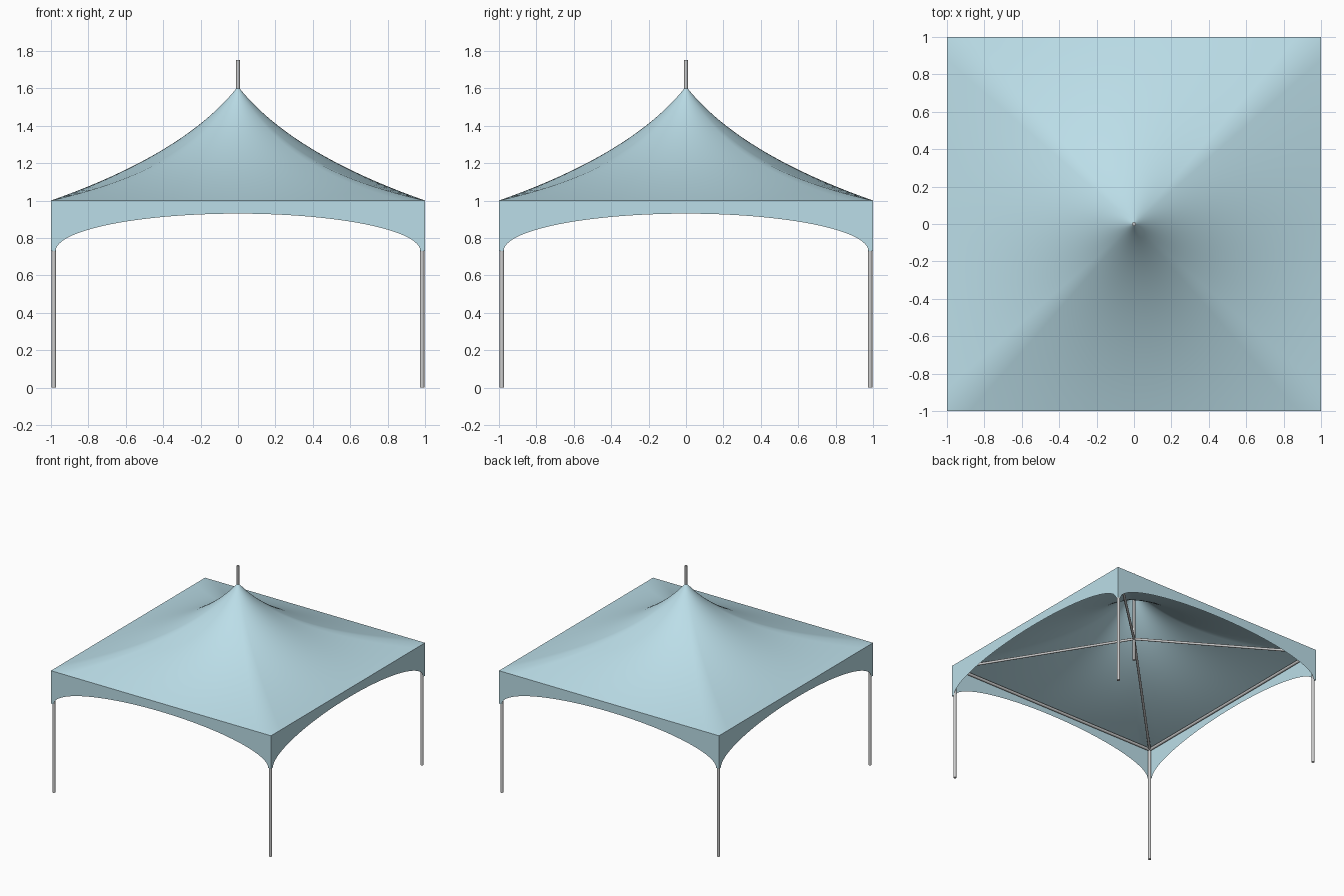
import bpy, bmesh, math
from mathutils import Vector

if "Cube" in bpy.data.objects:
    bpy.data.objects.remove(bpy.data.objects["Cube"])

fabric = bpy.data.materials.new("pale_blue_fabric")
fabric.diffuse_color = (0.50, 0.73, 0.81, 1)
fabric.use_nodes = True
fabric.node_tree.nodes["Principled BSDF"].inputs["Base Color"].default_value = fabric.diffuse_color


def make_object(name, bm, mat=None, angle=30):
    mesh = bpy.data.meshes.new(name)
    bm.to_mesh(mesh)
    bm.free()
    ob = bpy.data.objects.new(name, mesh)
    bpy.context.collection.objects.link(ob)
    if mat:
        mesh.materials.append(mat)
    bpy.ops.object.select_all(action='DESELECT')
    ob.select_set(True)
    bpy.context.view_layer.objects.active = ob
    bpy.ops.object.shade_smooth_by_angle(angle=math.radians(angle))
    return ob


def tube(name, a, b, radius):
    a, b = Vector(a), Vector(b)
    bm = bmesh.new()
    bmesh.ops.create_cone(bm, cap_ends=True, segments=16, radius1=radius,
                          radius2=radius, depth=(b - a).length)
    ob = make_object(name, bm)
    ob.rotation_mode = 'QUATERNION'
    ob.rotation_quaternion = (b - a).to_track_quat('Z', 'Y')
    ob.location = (a + b) / 2
    return ob


# Canopy: rings that change from a circle at the peak to a square at the eaves
bm = bmesh.new()
RINGS, SEGS = 32, 96
rings = []
for i in range(RINGS + 1):
    s = i / RINGS
    t = 0.008 * (1 - s) ** 2 + 0.58 * s * (1 - s) + s * s
    z = 1.6 * (1 - s) ** 2 + 2 * 1.25 * s * (1 - s) + s * s
    ring = []
    for j in range(SEGS):
        a = 2 * math.pi * j / SEGS
        c, n = math.cos(a), math.sin(a)
        square = 1 / max(abs(c), abs(n))
        r = t * (1 + (square - 1) * t ** 1.8)
        ring.append(bm.verts.new((r * c, r * n, z)))
    rings.append(ring)
for lo, hi in zip(rings, rings[1:]):
    for j in range(SEGS):
        k = (j + 1) % SEGS
        bm.faces.new((lo[j], hi[j], hi[k], lo[k]))
make_object("canopy", bm, fabric)

# Valance: arched fabric skirt on all four sides
bm = bmesh.new()
N, HALF = 48, 0.975
xs = [-1] + [-HALF * math.cos(math.pi * i / N) for i in range(N + 1)] + [1]
for q in range(4):
    c, n = round(math.cos(q * math.pi / 2)), round(math.sin(q * math.pi / 2))
    cols = []
    for x in xs:
        low = 0.73 + 0.2 * math.sqrt(max(0, 1 - (x / HALF) ** 2))
        px, py = x * c + n, x * n - c
        cols.append((bm.verts.new((px, py, low)), bm.verts.new((px, py, 1))))
    for a, b in zip(cols, cols[1:]):
        bm.faces.new((a[0], b[0], b[1], a[1]))
bmesh.ops.remove_doubles(bm, verts=bm.verts, dist=0.0001)
make_object("valance", bm, fabric)

# Legs, eave beams and sloping braces, one set per corner
E = 0.984
corners = [(-E, -E), (E, -E), (E, E), (-E, E)]
labels = ["front_left", "front_right", "back_right", "back_left"]
sides = ["front", "right", "back", "left"]
for i, (x, y) in enumerate(corners):
    nx, ny = corners[(i + 1) % 4]
    tube(labels[i] + "_leg", (x, y, 0), (x, y, 0.99), 0.012)
    tube(sides[i] + "_eave_beam", (x, y, 0.98), (nx, ny, 0.98), 0.012)
    tube(labels[i] + "_brace", (x, y, 0.98), (0, 0, 1.17), 0.010)

# Centre mast through the peak
tube("centre_mast", (0, 0, 0.98), (0, 0, 1.75), 0.010)
